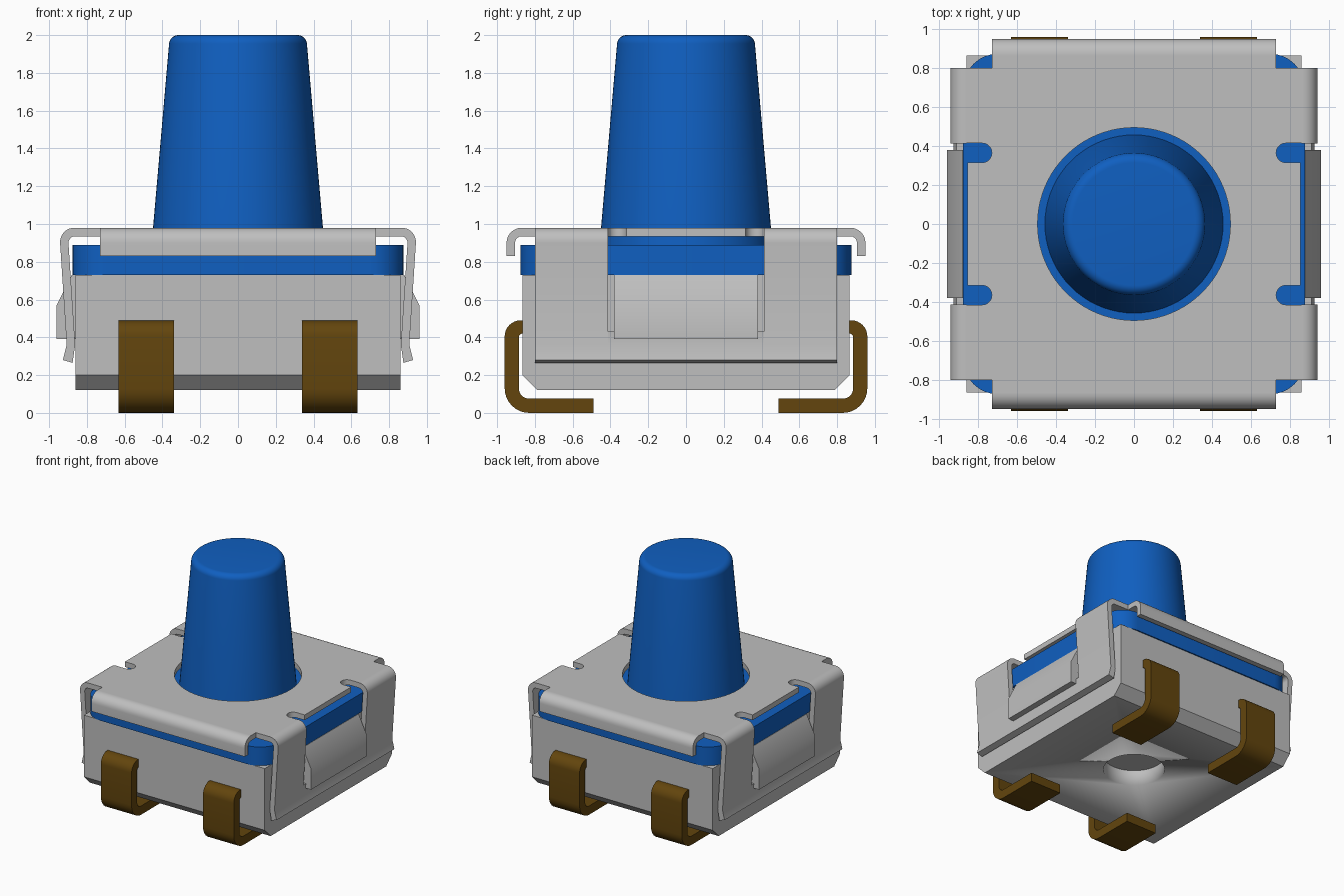
import bpy, bmesh, math
from mathutils import Vector

cube = bpy.data.objects.get("Cube")
if cube:
    bpy.data.objects.remove(cube, do_unlink=True)


def material(name, rgb):
    m = bpy.data.materials.new(name)
    m.use_nodes = True
    m.diffuse_color = (*rgb, 1)
    m.node_tree.nodes["Principled BSDF"].inputs["Base Color"].default_value = (*rgb, 1)
    return m


GREY = material("light grey", (0.52, 0.52, 0.52))
BLUE = material("blue", (0.005, 0.115, 0.53))
BROWN = material("brown", (0.125, 0.06, 0.004))


def rounded(points, steps=8):
    """Polygon whose corners given as (x, y, radius) become arcs."""
    out = []
    for i, p in enumerate(points):
        c = Vector(p[:2])
        if len(p) < 3:
            out.append(c)
            continue
        a = (Vector(points[i - 1][:2]) - c).normalized()
        b = (Vector(points[(i + 1) % len(points)][:2]) - c).normalized()
        half = a.angle(b) / 2
        mid = c + (a + b).normalized() * p[2] / math.sin(half)
        t = p[2] / math.tan(half)
        s, e = c + a * t - mid, c + b * t - mid
        a0 = math.atan2(s.y, s.x)
        da = (math.atan2(e.y, e.x) - a0 + math.pi) % (2 * math.pi) - math.pi
        for k in range(steps + 1):
            ang = a0 + da * k / steps
            out.append(mid + Vector((math.cos(ang), math.sin(ang))) * p[2])
    return out


def finish(name, bm, mat):
    bmesh.ops.recalc_face_normals(bm, faces=bm.faces)
    me = bpy.data.meshes.new(name)
    bm.to_mesh(me)
    bm.free()
    ob = bpy.data.objects.new(name, me)
    bpy.context.collection.objects.link(ob)
    me.materials.append(mat)
    bpy.ops.object.select_all(action='DESELECT')
    ob.select_set(True)
    bpy.context.view_layer.objects.active = ob
    bpy.ops.object.shade_smooth_by_angle(angle=math.radians(30))
    return ob


def prism(name, profile, axis, lo, hi, mat, sign=1):
    """Extrude a closed profile along an axis; sign mirrors its first coordinate."""
    place = {'x': lambda u, v, s: (s, u * sign, v),
             'y': lambda u, v, s: (u * sign, s, v),
             'z': lambda u, v, s: (u, v, s)}[axis]
    bm = bmesh.new()
    rings = [[bm.verts.new(place(u, v, s)) for u, v in profile] for s in (lo, hi)]
    bm.faces.new(rings[0])
    bm.faces.new(rings[1])
    n = len(profile)
    for i in range(n):
        j = (i + 1) % n
        bm.faces.new((rings[0][i], rings[0][j], rings[1][j], rings[1][i]))
    return finish(name, bm, mat)


def circle(r, n=64):
    return [Vector((r * math.cos(2 * math.pi * i / n), r * math.sin(2 * math.pi * i / n)))
            for i in range(n)]


# Body with chamfered lower edges and a blind hole underneath
base = prism("base_body", [(-0.865, 0.2), (-0.785, 0.12), (0.785, 0.12),
                           (0.865, 0.2), (0.865, 0.73), (-0.865, 0.73)],
             'x', -0.86, 0.86, GREY)
cutter = prism("hole_cutter", circle(0.24), 'z', 0.0, 0.25, GREY)
cutter.hide_render = True
cut = base.modifiers.new("hole", 'BOOLEAN')
cut.operation, cut.object, cut.solver = 'DIFFERENCE', cutter, 'EXACT'
bpy.context.view_layer.objects.active = base
bpy.ops.object.modifier_apply(modifier="hole")
bpy.data.objects.remove(cutter, do_unlink=True)

# Blue seal plate
X, Y, R = 0.877, 0.875, 0.18
prism("seal_plate", rounded([(X, Y, R), (-X, Y, R), (-X, -Y, R), (X, -Y, R)]),
      'z', 0.73, 0.89, BLUE)

# Tapered push button, revolved
bm = bmesh.new()
line = rounded([(0, 0.885), (0.458, 0.885), (0.361, 2.0, 0.05), (0, 2.0)])
verts = [bm.verts.new((p.x, 0, p.y)) for p in line]
edges = [bm.edges.new(pair) for pair in zip(verts, verts[1:])]
bmesh.ops.spin(bm, geom=verts + edges, cent=(0, 0, 0), axis=(0, 0, 1),
               angle=2 * math.pi, steps=72, use_duplicate=False)
bmesh.ops.remove_doubles(bm, verts=bm.verts, dist=1e-4)
finish("push_button", bm, BLUE)

# Cover top: notched outline, built from one quarter, with a round opening
notch = [(0.78 + 0.05 * math.cos(a), 0.365 + 0.05 * math.sin(a))
         for a in (math.radians(270 - 180 * k / 10) for k in range(11))]
quarter = ([(0.855, 0.315)] + notch +
           [(0.865, 0.415), (0.865, 0.8), (0.73, 0.8), (0.73, 0.865)])
outline = []
for sx, sy in ((1, 1), (-1, 1), (-1, -1), (1, -1)):
    q = [(x * sx, y * sy) for x, y in quarter]
    outline += q if sx * sy > 0 else q[::-1]
bm = bmesh.new()
for loop in (outline, circle(0.495, 80)):
    vs = [bm.verts.new((x, y, 0.935)) for x, y in loop]
    for i in range(len(vs)):
        bm.edges.new((vs[i - 1], vs[i]))
bmesh.ops.triangle_fill(bm, use_beauty=True, use_dissolve=False, edges=bm.edges[:])
ext = bmesh.ops.extrude_face_region(bm, geom=bm.faces[:])
bmesh.ops.translate(bm, vec=(0, 0, 0.045),
                    verts=[g for g in ext["geom"] if isinstance(g, bmesh.types.BMVert)])
finish("cover_top", bm, GREY)

flange = rounded([(0.865, 0.98), (0.95, 0.98, 0.08), (0.95, 0.83),
                  (0.905, 0.83), (0.905, 0.935, 0.035), (0.865, 0.935)])
leg = rounded([(0.86, 0.98), (0.947, 0.98, 0.075), (0.907, 0.36), (0.927, 0.28),
               (0.876, 0.265), (0.862, 0.36), (0.9, 0.935, 0.035), (0.86, 0.935)])
crossbar = [(0.911, 0.43), (0.907, 0.36), (0.927, 0.28),
            (0.876, 0.265), (0.862, 0.36), (0.866, 0.43)]
wedge = [(0.85, 0.73), (0.88, 0.73), (0.96, 0.57), (0.96, 0.39), (0.85, 0.39)]
pin = rounded([(0.84, 0.49), (0.96, 0.49, 0.085), (0.96, 0, 0.13), (0.49, 0),
               (0.49, 0.075), (0.885, 0.075, 0.055), (0.885, 0.42, 0.02), (0.84, 0.42)])

# Cover sides and the catches they clip over
for sign, side in ((1, "left"), (-1, "right")):
    for lo, end in ((-0.8, "front"), (0.413, "back")):
        prism(f"cover_leg_{side}_{end}", leg, 'y', lo, lo + 0.387, GREY, sign)
    prism(f"cover_crossbar_{side}", crossbar, 'y', -0.413, 0.413, GREY, sign)
    prism(f"body_catch_{side}", wedge, 'y', -0.38, 0.38, GREY, sign)

# Cover lips and solder pins, front and back
for sign, end in ((-1, "front"), (1, "back")):
    prism(f"cover_lip_{end}", flange, 'x', -0.73, 0.73, GREY, sign)
    for lo, side in ((0.34, "left"), (-0.632, "right")):
        prism(f"pin_{end}_{side}", pin, 'x', lo, lo + 0.292, BROWN, sign)
